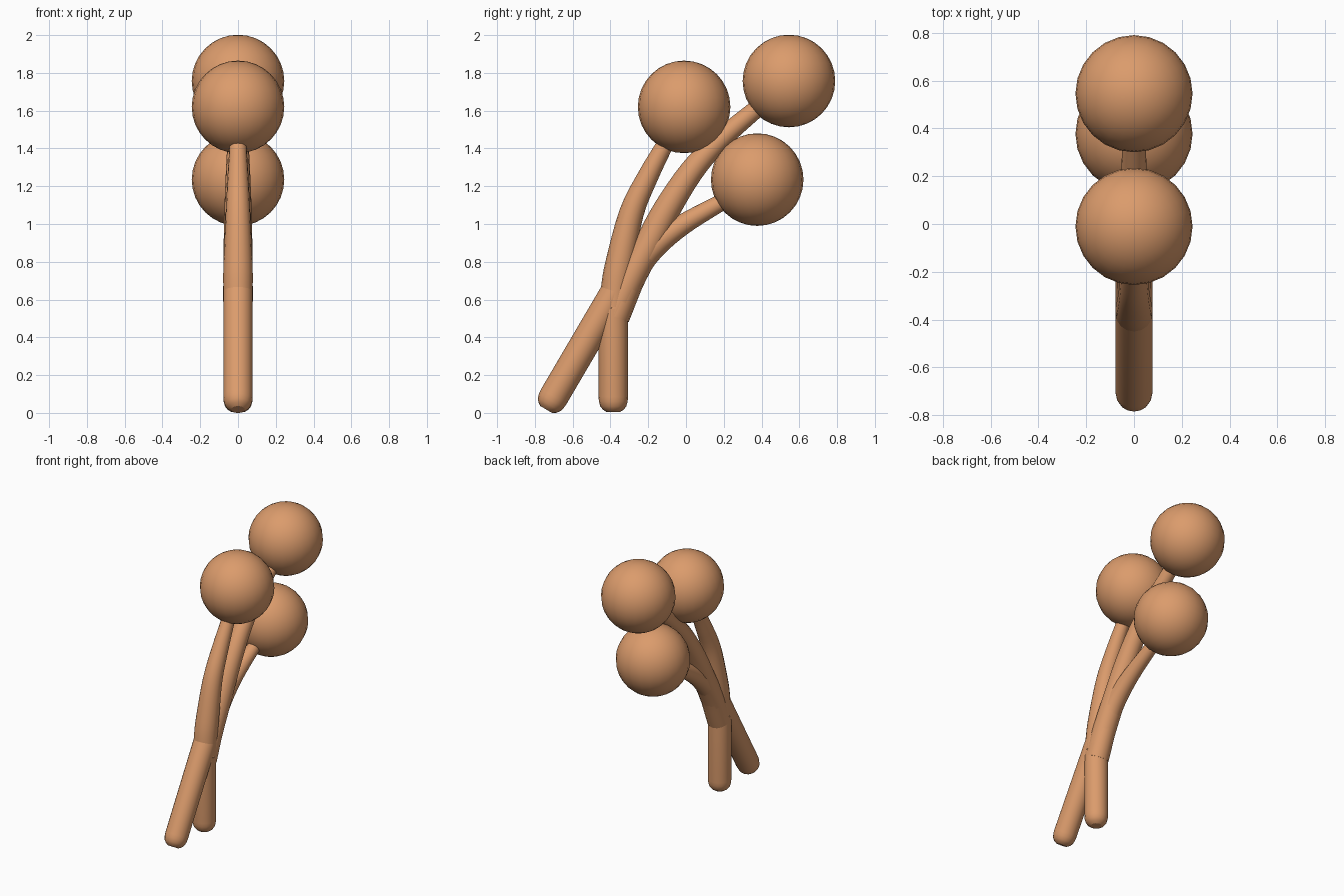
import bpy, bmesh, math
from mathutils import Vector

cube = bpy.data.objects.get("Cube")
if cube:
    bpy.data.objects.remove(cube, do_unlink=True)

tan = bpy.data.materials.new("warm_tan")
tan.use_nodes = True
COLOUR = (0.71, 0.33, 0.15, 1)
tan.diffuse_color = COLOUR
tan.node_tree.nodes["Principled BSDF"].inputs["Base Color"].default_value = COLOUR

SIDES = 16
WIDE = 0.078


def finish(name, bm):
    bmesh.ops.recalc_face_normals(bm, faces=bm.faces)
    mesh = bpy.data.meshes.new(name)
    bm.to_mesh(mesh)
    bm.free()
    mesh.materials.append(tan)
    for face in mesh.polygons:
        face.use_smooth = len(face.vertices) == 4 or "head" in name
    obj = bpy.data.objects.new(name, mesh)
    bpy.context.collection.objects.link(obj)
    return obj


def smooth_path(points, steps=4):
    """Catmull-Rom curve through (y, z, radius) points."""
    pts = [Vector(p) for p in points]
    pts = [2 * pts[0] - pts[1]] + pts + [2 * pts[-1] - pts[-2]]
    out = []
    for a, b, c, d in zip(pts, pts[1:], pts[2:], pts[3:]):
        for i in range(steps):
            t = i / steps
            out.append(0.5 * (2 * b + (c - a) * t + (2 * a - 5 * b + 4 * c - d) * t * t
                              + (3 * b - a - 3 * c + d) * t ** 3))
    return out + [pts[-2]]


def tube(name, path):
    """Round tube along a path lying in the x = 0 plane."""
    bm = bmesh.new()
    rings = []
    for i, p in enumerate(path):
        ahead, behind = path[min(i + 1, len(path) - 1)], path[max(i - 1, 0)]
        along = Vector((0, ahead[0] - behind[0], ahead[1] - behind[1])).normalized()
        across = Vector((1, 0, 0))
        up = along.cross(across)
        centre = Vector((0, p[0], p[1]))
        rings.append([bm.verts.new(centre + p[2] * (across * math.cos(a) + up * math.sin(a)))
                      for a in (math.tau * k / SIDES for k in range(SIDES))])
    for low, high in zip(rings, rings[1:]):
        for k in range(SIDES):
            n = (k + 1) % SIDES
            bm.faces.new((low[k], low[n], high[n], high[k]))
    bm.faces.new(rings[0])
    bm.faces.new(rings[-1])
    return finish(name, bm)


def root(name, start, end):
    """Straight stalk with a rounded lower tip."""
    a, b = Vector(start), Vector(end)
    d = (b - a).normalized()
    tip = [(0, 0.036), (0.012, 0.055), (0.03, 0.069), (0.055, 0.076), (0.08, WIDE)]
    tube(name, [(*(a + d * s), r) for s, r in tip] + [(*b, WIDE)])


# Lower stalks
root("upright_root", (-0.385, 0.005), (-0.385, 0.55))
root("slanted_root", (-0.74, 0.018), (-0.375, 0.64))

# Tapering curved stems
stems = {
    "front_stem": [(-0.38, 0.56, WIDE), (-0.372, 0.66, WIDE), (-0.35, 0.79, 0.077),
                   (-0.288, 1.06, 0.065), (-0.2, 1.255, 0.055), (-0.12, 1.405, 0.046),
                   (-0.04, 1.56, 0.04)],
    "back_stem": [(-0.38, 0.52, WIDE), (-0.3, 0.7, WIDE), (-0.2, 0.89, 0.076),
                  (-0.1, 1.08, 0.072), (0.03, 1.28, 0.064), (0.17, 1.435, 0.056),
                  (0.35, 1.59, 0.048), (0.45, 1.67, 0.044)],
    "middle_stem": [(-0.376, 0.51, WIDE), (-0.27, 0.755, 0.074), (-0.17, 0.88, 0.066),
                    (-0.02, 0.995, 0.055), (0.17, 1.105, 0.045), (0.3, 1.18, 0.04)],
}
for name, points in stems.items():
    tube(name, smooth_path(points))

# Ball heads
heads = {"front_head": (-0.01, 1.62), "back_head": (0.545, 1.757), "middle_head": (0.377, 1.235)}
for name, (y, z) in heads.items():
    bm = bmesh.new()
    bmesh.ops.create_uvsphere(bm, u_segments=24, v_segments=16, radius=0.245)
    bmesh.ops.translate(bm, verts=bm.verts, vec=(0, y, z))
    finish(name, bm)
